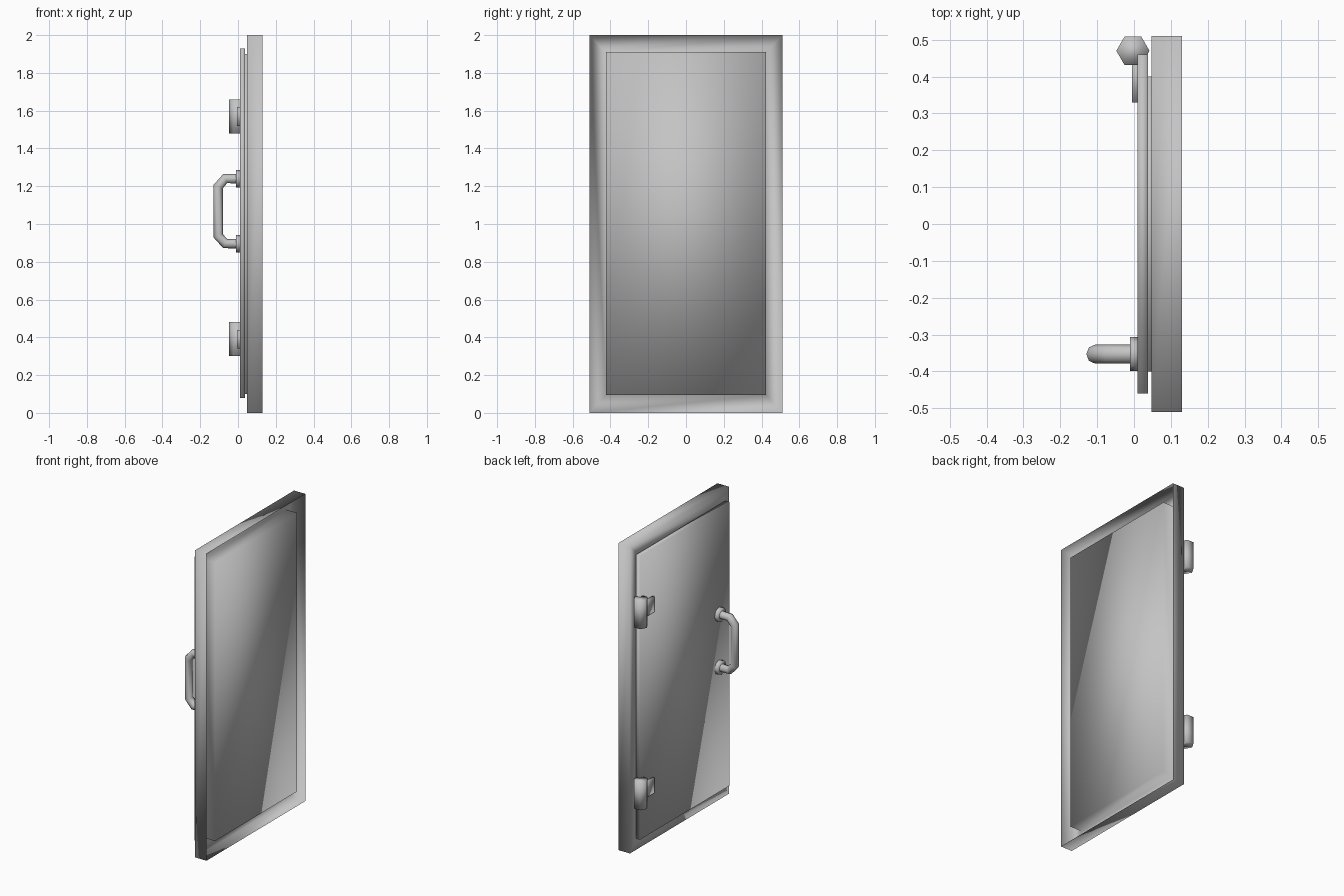
import bpy, bmesh, math
from mathutils import Vector

if "Cube" in bpy.data.objects:
    bpy.data.objects.remove(bpy.data.objects["Cube"])

grey = bpy.data.materials.new("plain_grey")
grey.use_nodes = True
grey.diffuse_color = (0.55, 0.55, 0.55, 1)
grey.node_tree.nodes["Principled BSDF"].inputs["Base Color"].default_value = (0.55, 0.55, 0.55, 1)


def finish(name, bm, smooth=True):
    mesh = bpy.data.meshes.new(name)
    bm.to_mesh(mesh)
    bm.free()
    mesh.materials.append(grey)
    for poly in mesh.polygons:
        poly.use_smooth = smooth
    obj = bpy.data.objects.new(name, mesh)
    bpy.context.collection.objects.link(obj)
    return obj


def box(name, low, high, smooth=True):
    bm = bmesh.new()
    bmesh.ops.create_cube(bm, size=1)
    low, high = Vector(low), Vector(high)
    for v in bm.verts:
        v.co = (low + high) / 2 + v.co * (high - low)
    return finish(name, bm, smooth)


def prism(name, sides, radius, depth, centre, axis="Z"):
    bm = bmesh.new()
    bmesh.ops.create_cone(bm, cap_ends=True, segments=sides, radius1=radius,
                          radius2=radius, depth=depth)
    if axis == "X":
        for v in bm.verts:
            v.co = Vector((v.co.z, v.co.x, v.co.y))
    else:
        for v in bm.verts:
            v.co = Vector((v.co.y, -v.co.x, v.co.z))  # corners point along x
    bmesh.ops.translate(bm, verts=bm.verts, vec=centre)
    return finish(name, bm)


# Cabinet shell: outer walls, front rim and recess, open at the back
def loop(bm, x, half, bottom, top):
    return [bm.verts.new((x, y, z)) for y, z in
            ((-half, bottom), (half, bottom), (half, top), (-half, top))]


FRONT, BACK = 0.047, 0.13
bm = bmesh.new()
rings = [loop(bm, BACK, 0.51, 0, 2), loop(bm, FRONT, 0.51, 0, 2),
         loop(bm, FRONT, 0.423, 0.095, 1.91), loop(bm, BACK, 0.423, 0.095, 1.91)]
for a, b in zip(rings, rings[1:]):
    for i in range(4):
        j = (i + 1) % 4
        bm.faces.new((a[i], a[j], b[j], b[i]))
bm.faces.new(rings[-1])
bmesh.ops.recalc_face_normals(bm, faces=bm.faces)
finish("cabinet_shell", bm)

# Door with a smaller raised panel on its inner side
box("door", (0.01, -0.46, 0.08), (0.038, 0.46, 1.93))
box("door_inner_panel", (0.03, -0.40, 0.10), (0.055, 0.40, 1.90))

# Hinges: hexagonal barrel and flat leaf
for label, z in (("lower", 0.39), ("upper", 1.57)):
    prism(label + "_hinge_barrel", 6, 0.045, 0.18, (-0.003, 0.47, z))
    box(label + "_hinge_leaf", (-0.005, 0.33, z - 0.05), (0.015, 0.46, z + 0.05))

# Handle: bent tube with a round collar at each end
HANDLE_Y, MIDDLE, REACH = -0.353, 1.068, 0.172
half = [(0.012, REACH), (-0.068, REACH), (-0.105, 0.13)]
path = half + [(x, -z) for x, z in reversed(half)]
curve = bpy.data.curves.new("handle_path", "CURVE")
curve.dimensions = "3D"
curve.bevel_depth = 0.026
curve.bevel_resolution = 2
curve.use_fill_caps = True
spline = curve.splines.new("POLY")
spline.points.add(len(path) - 1)
for point, (x, z) in zip(spline.points, path):
    point.co = (x, HANDLE_Y, MIDDLE + z, 1)
spline.use_smooth = True
curve.materials.append(grey)
bpy.context.collection.objects.link(bpy.data.objects.new("handle", curve))

for label, side in (("lower", -1), ("upper", 1)):
    prism(label + "_handle_collar", 8, 0.046, 0.025,
          (0.0015, HANDLE_Y, MIDDLE + side * REACH), axis="X")
